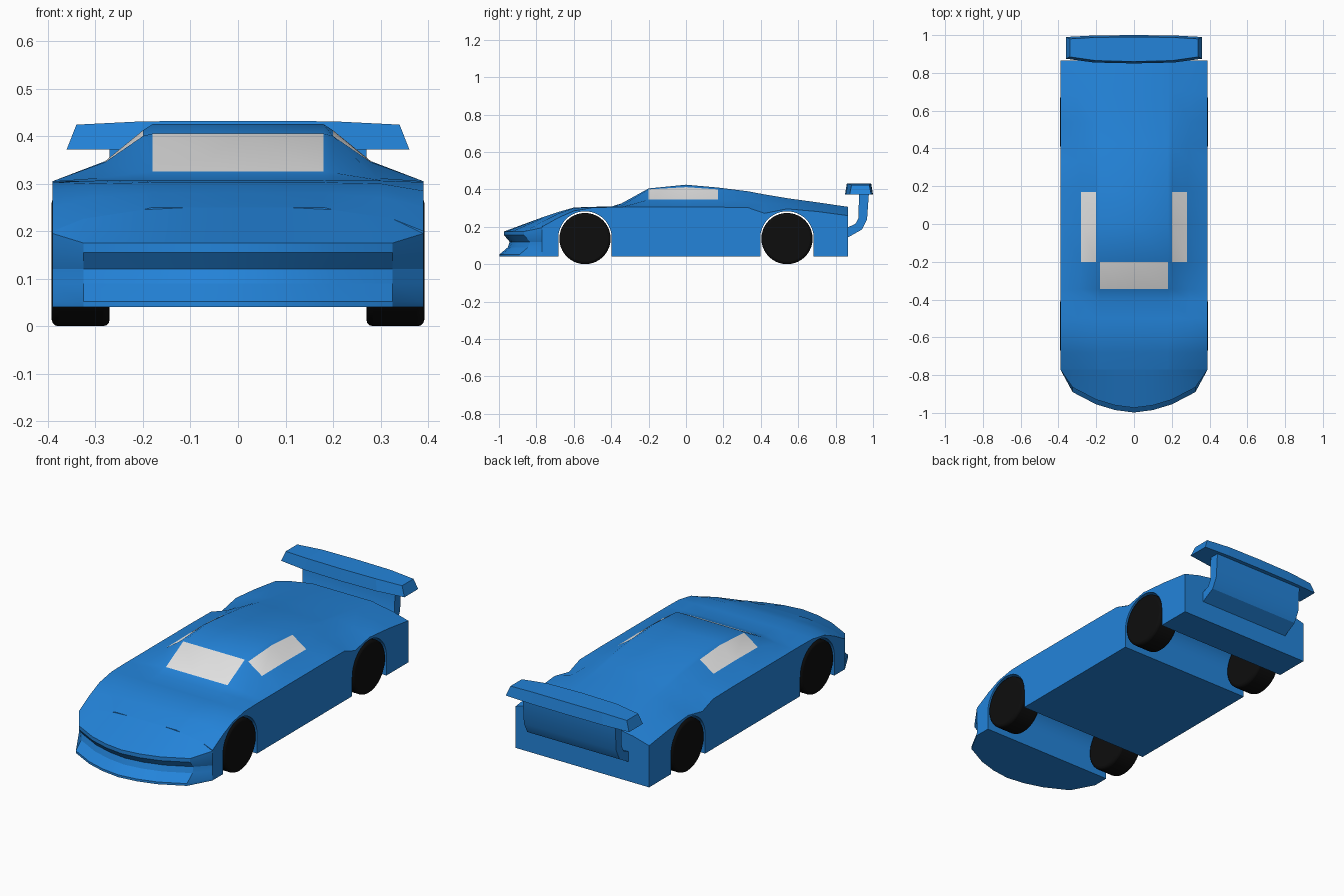
import bpy, bmesh, math

if "Cube" in bpy.data.objects:
    bpy.data.objects.remove(bpy.data.objects["Cube"], do_unlink=True)


def material(name, rgb):
    m = bpy.data.materials.new(name)
    m.use_nodes = True
    m.diffuse_color = (*rgb, 1)
    bsdf = next(n for n in m.node_tree.nodes if n.type == "BSDF_PRINCIPLED")
    bsdf.inputs["Base Color"].default_value = (*rgb, 1)
    return m


BLUE = material("blue paint", (0.017, 0.23, 0.7))
GLASS = material("pale grey glass", (0.78, 0.78, 0.78))
RUBBER = material("black rubber", (0.004, 0.004, 0.004))


def loft(name, rings, mats, rule=None, smooth=30):
    """Skin closed rings of points, cap both ends, colour faces by a rule."""
    bm = bmesh.new()
    rows = [[bm.verts.new(p) for p in ring] for ring in rings]
    n = len(rows[0])
    for a, b in zip(rows, rows[1:]):
        for i in range(n):
            j = (i + 1) % n
            bm.faces.new((a[i], a[j], b[j], b[i]))
    bm.faces.new(rows[0])
    bm.faces.new(rows[-1])
    bmesh.ops.recalc_face_normals(bm, faces=bm.faces)
    if rule:
        for f in bm.faces:
            f.material_index = rule(f.calc_center_median())
    mesh = bpy.data.meshes.new(name)
    bm.to_mesh(mesh)
    bm.free()
    for m in mats:
        mesh.materials.append(m)
    obj = bpy.data.objects.new(name, mesh)
    bpy.context.collection.objects.link(obj)
    if smooth:
        shade(obj, smooth)
    return obj


def activate(obj):
    bpy.ops.object.select_all(action="DESELECT")
    obj.select_set(True)
    bpy.context.view_layer.objects.active = obj


def shade(obj, degrees):
    activate(obj)
    bpy.ops.object.shade_smooth_by_angle(angle=math.radians(degrees))


def mirrored(half):
    """Mirror a row of points that ends on the centre line."""
    return half + [(-x, y, z) for x, y, z in reversed(half[:-1])]


HALF_WIDTH, FLOOR, PANE = 0.39, 0.04, 0.18

# Body stations: y, side height, shoulder x and z, roof edge x and z, centre z
stations = [
    (-0.77, 0.20, 0.325, 0.226, 0.20, 0.245, 0.25),
    (-0.68, 0.25, 0.30, 0.272, 0.20, 0.278, 0.28),
    (-0.60, 0.285, 0.30, 0.30, 0.20, 0.302, 0.303),
    (-0.50, 0.303, 0.30, 0.306, 0.20, 0.307, 0.307),
    (-0.40, 0.305, 0.30, 0.307, 0.20, 0.308, 0.308),
    (-0.345, 0.305, 0.29, 0.312, 0.20, 0.323, 0.325),
    (-0.20, 0.305, 0.28, 0.345, 0.20, 0.40, 0.405),
    (0.00, 0.305, 0.28, 0.347, 0.20, 0.412, 0.425),
    (0.17, 0.305, 0.28, 0.345, 0.20, 0.40, 0.41),
    (0.33, 0.303, 0.29, 0.338, 0.20, 0.383, 0.39),
    (0.42, 0.272, 0.29, 0.325, 0.20, 0.367, 0.373),
    (0.54, 0.296, 0.30, 0.322, 0.20, 0.348, 0.353),
    (0.70, 0.282, 0.30, 0.308, 0.20, 0.326, 0.331),
    (0.865, 0.26, 0.30, 0.285, 0.20, 0.302, 0.307),
]
rings = [mirrored([(HALF_WIDTH, y, FLOOR), (HALF_WIDTH, y, side), (sx, y, sz),
                   (rx, y, rz), (PANE, y, top), (0, y, top)])
         for y, side, sx, sz, rx, rz, top in stations]


def window_rule(c):
    windshield = -0.34 < c.y < -0.21 and abs(c.x) < PANE and c.z > 0.2
    side_pane = -0.2 < c.y < 0.17 and 0.2 < abs(c.x) < 0.28
    return int(windshield or side_pane)


body = loft("body", rings, [BLUE, GLASS], window_rule, smooth=0)

# Wheel arches run through the full width
AXLES = {"front": -0.54, "rear": 0.54}
ARCH, HUB = 0.143, 0.14
for end, axle in AXLES.items():
    outline = [(axle + ARCH, -0.1)]
    for i in range(25):
        a = math.pi * i / 24
        outline.append((axle + ARCH * math.cos(a), HUB + ARCH * math.sin(a)))
    outline.append((axle - ARCH, -0.1))
    cutter = loft(end + "_arch_cutter", [[(x, y, z) for y, z in outline] for x in (-0.5, 0.5)],
                  [BLUE], smooth=0)
    cutter.hide_render = True
    cut = body.modifiers.new("arch", "BOOLEAN")
    cut.operation, cut.solver, cut.object = "DIFFERENCE", "EXACT", cutter
    activate(body)
    bpy.ops.object.modifier_apply(modifier=cut.name)
    bpy.data.objects.remove(cutter, do_unlink=True)
shade(body, 30)

# Nose: a curved plan swept up through lip, mouth and hood edge
plan = [(HALF_WIDTH, -0.77), (0.325, -0.89), (0.2, -0.955), (0.1, -0.985), (0, -0.998)]
levels = [(0, 0.04), (0, 0.052), (0.045, 0.09), (0.055, 0.12), (0.025, 0.155), (0.025, 0.175)]
nose = []
for inset, z in levels:
    top = z == levels[-1][1]
    nose.append(mirrored([(x, y + (inset if x < HALF_WIDTH else 0),
                           0.195 if top and x == HALF_WIDTH else z) for x, y in plan]))
hood_back = (0.20, 0.226, 0.245, 0.25, 0.25)
nose.append(mirrored([(x, -0.77, z) for (x, _), z in zip(plan, hood_back)]))
loft("nose", nose, [BLUE], smooth=20)

# Wheels
RADIUS, TREAD = 0.137, 0.122
for end, axle in AXLES.items():
    for side, s in (("left", 1), ("right", -1)):
        bpy.ops.mesh.primitive_cylinder_add(
            vertices=40, radius=RADIUS, depth=TREAD,
            location=(s * (0.392 - TREAD / 2), axle, RADIUS), rotation=(0, math.pi / 2, 0))
        wheel = bpy.context.object
        wheel.name = f"{end}_{side}_wheel"
        wheel.data.materials.append(RUBBER)
        bevel = wheel.modifiers.new("rounded_shoulder", "BEVEL")
        bevel.width, bevel.segments, bevel.limit_method = 0.014, 3, "ANGLE"
        shade(wheel, 35)

# Rear wing blade, flared towards its underside
blade = []
for x, front, back, top in ((-0.34, 0.885, 0.98, 0.424), (-0.2, 0.865, 0.988, 0.431),
                            (0, 0.86, 0.99, 0.432), (0.2, 0.865, 0.988, 0.431),
                            (0.34, 0.885, 0.98, 0.424)):
    low = x * 1.06
    blade.append([(x, front, top), (x, back, top),
                  (low, back + 0.01, 0.372), (low, front - 0.01, 0.372)])
loft("wing_blade", blade, [BLUE], smooth=0)

# Curved wing support
strut = [(0.86, 0.14), (0.94, 0.185), (0.968, 0.24), (0.978, 0.38),
         (0.925, 0.38), (0.922, 0.245), (0.905, 0.215), (0.86, 0.195)]
loft("wing_support", [[(x, y, z) for y, z in strut] for x in (-0.27, 0.27)], [BLUE])
